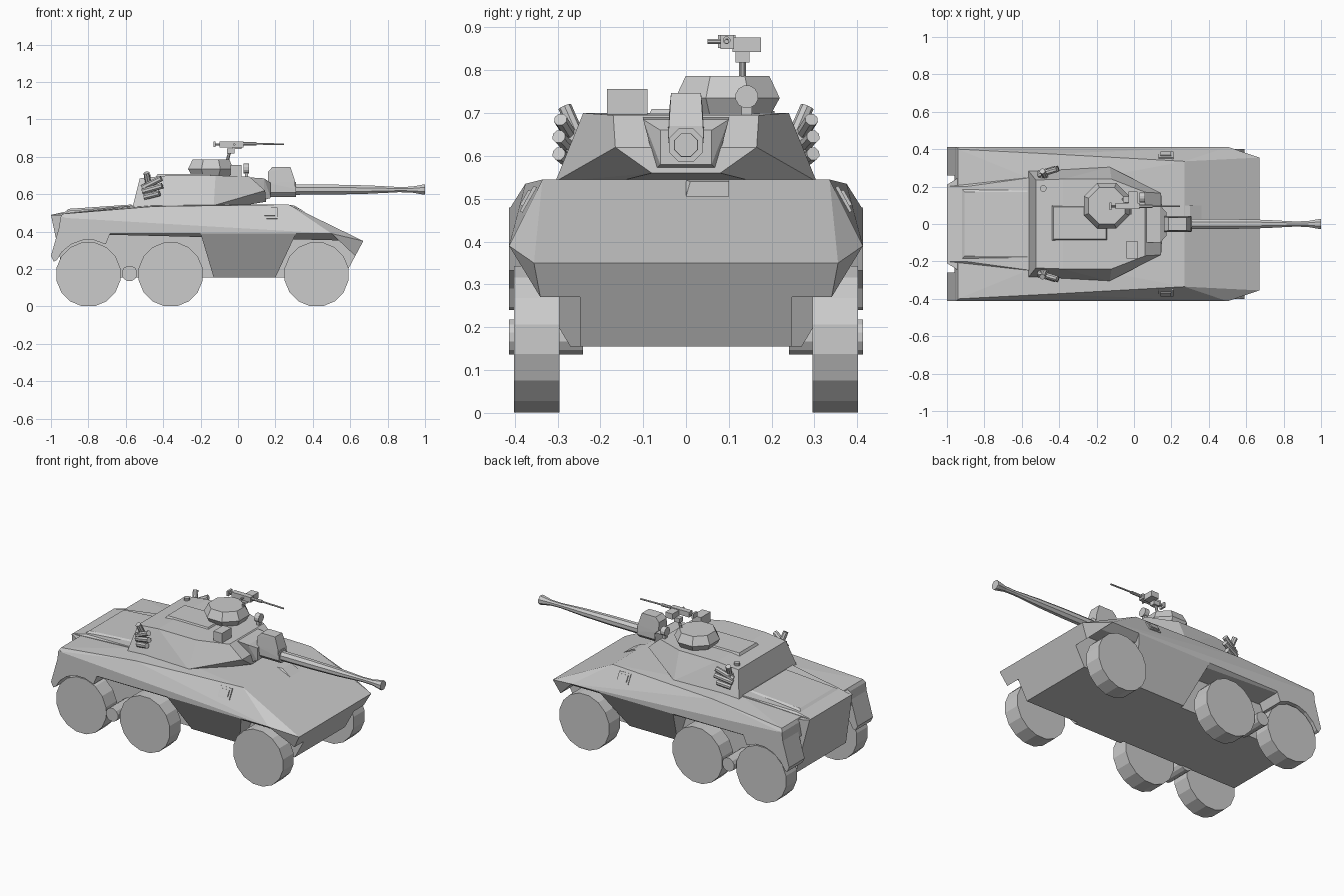
import bpy, bmesh, math
from mathutils import Vector, Matrix

cube = bpy.data.objects.get("Cube")
if cube:
    bpy.data.objects.remove(cube, do_unlink=True)

grey = bpy.data.materials.new("plain_grey")
grey.use_nodes = True
grey.diffuse_color = (0.6, 0.6, 0.6, 1)
grey.node_tree.nodes["Principled BSDF"].inputs["Base Color"].default_value = (0.6, 0.6, 0.6, 1)


def finish(name, bm):
    bmesh.ops.recalc_face_normals(bm, faces=bm.faces)
    mesh = bpy.data.meshes.new(name)
    bm.to_mesh(mesh)
    bm.free()
    mesh.materials.append(grey)
    obj = bpy.data.objects.new(name, mesh)
    bpy.context.collection.objects.link(obj)
    return obj


def solid(name, points, mirror=False):
    """Convex faceted solid around the points, optionally mirrored in y."""
    bm = bmesh.new()
    pts = list(points) + ([(x, -y, z) for x, y, z in points] if mirror else [])
    for p in pts:
        bm.verts.new(p)
    out = bmesh.ops.convex_hull(bm, input=bm.verts)
    loose = [v for v in bm.verts if not v.link_faces]
    bmesh.ops.delete(bm, geom=loose, context='VERTS')
    bmesh.ops.dissolve_limit(bm, angle_limit=0.01, verts=bm.verts, edges=bm.edges)
    return finish(name, bm)


def box(name, x, y, z, taper=0.0):
    pts = [(a, b, z[0]) for a in x for b in y]
    pts += [(a, b, z[1]) for a in (x[0] + taper, x[1] - taper) for b in (y[0] + taper, y[1] - taper)]
    return solid(name, pts)


def prism(name, profile, y0, y1):
    """Side profile in x and z, extruded across y."""
    bm = bmesh.new()
    face = bm.faces.new([bm.verts.new((x, y0, z)) for x, z in profile])
    out = bmesh.ops.extrude_face_region(bm, geom=[face])
    moved = [v for v in out["geom"] if isinstance(v, bmesh.types.BMVert)]
    bmesh.ops.translate(bm, vec=(0, y1 - y0, 0), verts=moved)
    return finish(name, bm)


def tube(name, start, end, r0, r1=None, sides=8):
    """Flat-sided cylinder or cone between two points."""
    a, b = Vector(start), Vector(end)
    bm = bmesh.new()
    bmesh.ops.create_cone(bm, cap_ends=True, segments=sides, radius1=r0,
                          radius2=r0 if r1 is None else r1, depth=(b - a).length)
    place = Matrix.Translation((a + b) / 2) @ (b - a).to_track_quat('Z', 'Y').to_matrix().to_4x4()
    bmesh.ops.transform(bm, matrix=place @ Matrix.Rotation(math.pi / sides, 4, 'Z'), verts=bm.verts)
    return finish(name, bm)


def lathe(name, rings, centre, axis, sides=8):
    """Stack of (radius, offset) rings along x or z."""
    bm = bmesh.new()
    loops = []
    for r, h in rings:
        loop = []
        for i in range(sides):
            t = math.tau * (i + 0.5) / sides
            u, v = r * math.cos(t), r * math.sin(t)
            p = (h, u, v) if axis == 'x' else (u, v, h)
            loop.append(bm.verts.new(Vector(p) + Vector(centre)))
        loops.append(loop)
    for a, b in zip(loops, loops[1:]):
        for i in range(sides):
            j = (i + 1) % sides
            bm.faces.new((a[i], a[j], b[j], b[i]))
    bm.faces.new(loops[0])
    bm.faces.new(loops[-1])
    return finish(name, bm)


# Hull
solid("upper_hull", [
    (-0.94, 0.40, 0.495), (-0.45, 0.375, 0.535), (0.27, 0.335, 0.545),
    (-0.95, 0.413, 0.475), (0.5, 0.413, 0.39), (-0.96, 0.413, 0.39),
    (0.67, 0.355, 0.35), (-0.45, 0.2, 0.545)], True)
solid("lower_hull", [
    (-1.0, 0.21, 0.49), (-0.94, 0.247, 0.49), (-0.93, 0.247, 0.155),
    (0.565, 0.247, 0.155), (0.67, 0.247, 0.35), (0.4, 0.247, 0.4)], True)
solid("rear_deck", [(-1.0, 0.2, 0.49), (-0.9, 0.2, 0.512), (-0.5, 0.255, 0.545),
                    (-0.9, 0.2, 0.45), (-0.5, 0.255, 0.5)], True)
solid("engine_cover", [(-0.92, 0.185, 0.51), (-0.57, 0.185, 0.535),
                       (-0.905, 0.17, 0.522), (-0.57, 0.17, 0.545)], True)
solid("glacis_fitting", [(0.27, 0.0, 0.544), (0.27, 0.1, 0.544), (0.3, 0.1, 0.54),
                         (0.3, 0.01, 0.54), (0.36, 0.1, 0.505), (0.36, 0.0, 0.505)])

# Parts repeated on both sides
arc = [(-0.8 + 0.185 * math.cos(math.radians(a)), 0.172 + 0.185 * math.sin(math.radians(a)))
       for a in (156, 140, 120, 100, 80, 60)]
fender_profile = [(-0.94, 0.48), (-1.0, 0.27), (-0.985, 0.24)] + arc + [(-0.68, 0.4)]
for s, side in ((1, "left"), (-1, "right")):
    def flip(points):
        return [(x, s * y, z) for x, y, z in points]

    solid(side + "_sponson", flip([
        (-0.2, 0.413, 0.39), (0.31, 0.413, 0.39), (-0.13, 0.27, 0.155), (0.2, 0.27, 0.155),
        (-0.2, 0.2, 0.39), (0.31, 0.2, 0.39), (-0.13, 0.2, 0.155), (0.2, 0.2, 0.155)]))
    solid(side + "_nose", flip([
        (0.5, 0.413, 0.39), (0.67, 0.355, 0.35), (0.627, 0.34, 0.27),
        (0.5, 0.24, 0.39), (0.67, 0.24, 0.35), (0.627, 0.24, 0.27)]))
    prism(side + "_rear_fender", fender_profile, s * 0.26, s * 0.413)
    for name, x in (("front", 0.42), ("middle", -0.36), ("rear", -0.80)):
        tube(f"{side}_{name}_wheel", (x, s * 0.295, 0.172), (x, s * 0.402, 0.172), 0.174, sides=16)
    tube(side + "_suspension_pivot", (-0.58, s * 0.24, 0.177), (-0.58, s * 0.413, 0.177), 0.042, sides=12)

    # Side hatch: a frame with a raised plate
    for name, grow, lift in (("frame", 0.0, 0.006), ("plate", 0.012, 0.012)):
        pts = []
        for x in (0.13 + grow, 0.21 - grow):
            for y, z, d in ((0.35, 0.527, grow), (0.382, 0.468, -grow)):
                y += d * 0.5
                z -= d
                pts += [(x, y - 0.02, z - 0.01), (x, y + lift, z + lift / 2)]
        solid(f"{side}_hatch_{name}", flip(pts))

    # Smoke launchers fan out from the turret flank
    for i, (a, b) in enumerate((
            ((-0.475, 0.25, 0.64), (-0.49, 0.283, 0.715)),
            ((-0.51, 0.262, 0.635), (-0.41, 0.293, 0.685)),
            ((-0.51, 0.268, 0.615), (-0.405, 0.297, 0.645)),
            ((-0.50, 0.272, 0.585), (-0.42, 0.297, 0.605)))):
        tube(f"{side}_smoke_launcher_{i + 1}", flip([a])[0], flip([b])[0], 0.016)
    box(side + "_launcher_bracket", (-0.5, -0.46), sorted((s * 0.23, s * 0.28)), (0.59, 0.66))

# Turret
solid("turret", [
    (-0.565, 0.285, 0.525), (-0.13, 0.305, 0.54), (0.03, 0.16, 0.54), (0.15, 0.08, 0.56),
    (-0.525, 0.235, 0.685), (-0.38, 0.24, 0.70), (-0.12, 0.24, 0.70),
    (0.06, 0.17, 0.695), (0.145, 0.165, 0.62)], True)
box("turret_roof_plate", (-0.44, -0.14), (-0.09, 0.1), (0.69, 0.709), 0.01)
solid("mantlet", [(0.06, 0.1, 0.69), (0.14, 0.1, 0.685), (0.14, 0.07, 0.57), (0.06, 0.07, 0.57),
                  (0.175, 0.06, 0.66), (0.175, 0.06, 0.58)], True)
solid("gun_sight_housing", [(0.16, 0.042, 0.66), (0.16, 0.038, 0.72), (0.185, 0.035, 0.747),
                            (0.28, 0.035, 0.747), (0.305, 0.04, 0.67), (0.305, 0.042, 0.63),
                            (0.16, 0.042, 0.63)], True)
lathe("main_gun", [(0.043, 0.15), (0.043, 0.31), (0.03, 0.31), (0.029, 0.5), (0.024, 0.7),
                   (0.015, 0.86), (0.017, 0.93), (0.029, 0.99), (0.029, 1.0)], (0, 0, 0.625), 'x')
lathe("commander_cupola", [(0.105, 0.69), (0.132, 0.735), (0.106, 0.786)], (-0.145, 0.097, 0), 'z')
box("periscope_box", (-0.04, 0.018), (-0.185, -0.09), (0.69, 0.756))
tube("searchlight", (0.03, 0.142, 0.738), (0.06, 0.142, 0.738), 0.027, sides=12)
box("searchlight_foot", (0.037, 0.053), (0.13, 0.154), (0.68, 0.72))
tube("roof_vent", (-0.485, 0.19, 0.67), (-0.485, 0.19, 0.705), 0.018, sides=10)

# Roof machine gun
tube("gun_post_lower", (-0.06, 0.132, 0.77), (-0.045, 0.132, 0.825), 0.009)
box("gun_cradle", (-0.06, -0.02), (0.115, 0.148), (0.818, 0.845))
box("gun_receiver", (-0.1, 0.03), (0.08, 0.112), (0.85, 0.882))
box("ammunition_box", (-0.03, 0.02), (0.108, 0.175), (0.842, 0.877))
tube("gun_barrel_jacket", (0.03, 0.095, 0.87), (0.1, 0.095, 0.87), 0.009)
tube("gun_barrel", (0.1, 0.095, 0.87), (0.247, 0.095, 0.867), 0.005)
tube("gun_grip_bar", (-0.13, 0.095, 0.866), (-0.1, 0.095, 0.866), 0.007)
box("gun_grips", (-0.132, -0.12), (0.075, 0.115), (0.852, 0.882))
tube("charging_handle", (-0.02, 0.05, 0.867), (-0.02, 0.085, 0.867), 0.006)
